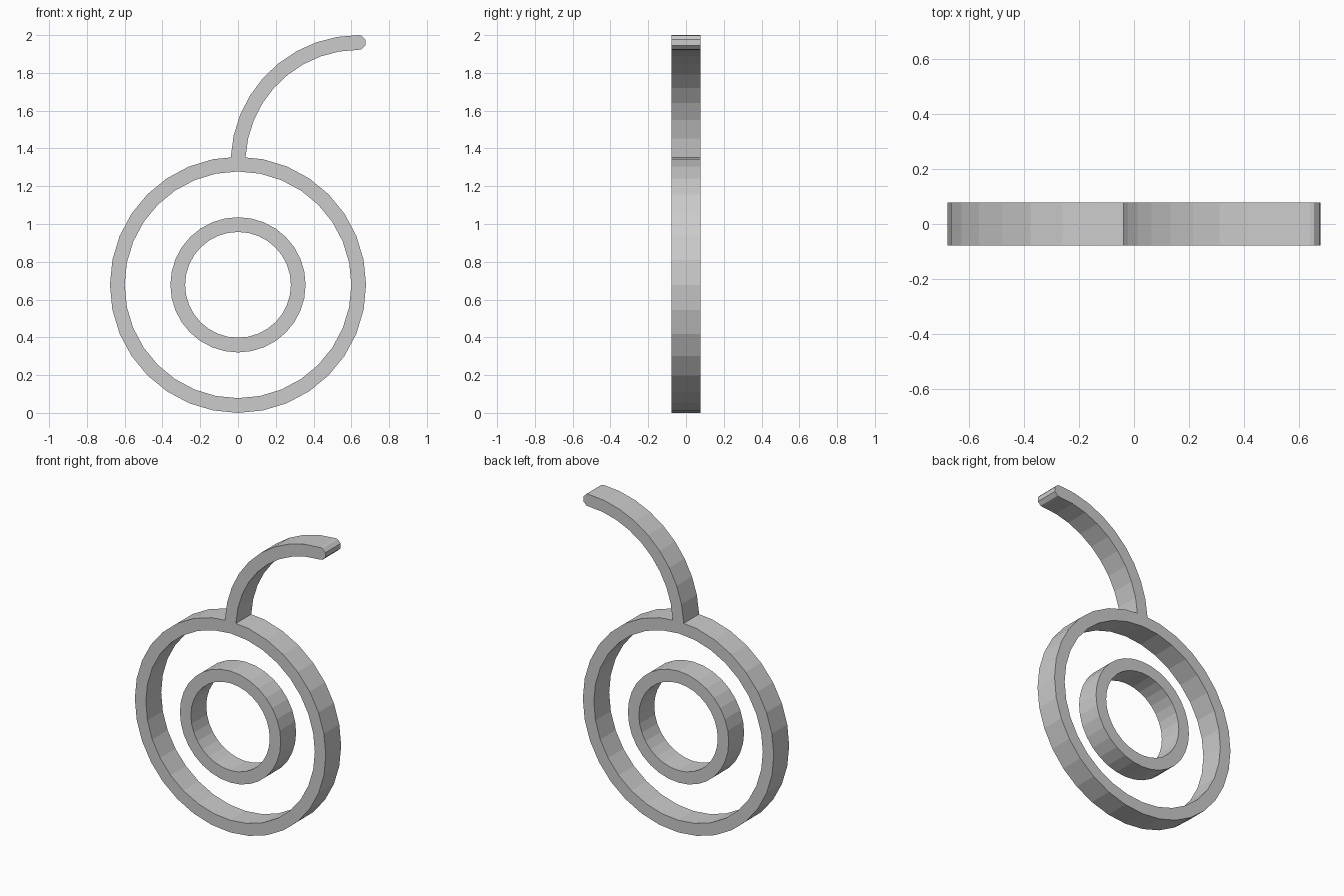
import bpy
import bmesh
from math import sin, cos, pi, radians

if "Cube" in bpy.data.objects:
    bpy.data.objects.remove(bpy.data.objects["Cube"], do_unlink=True)

HALF_DEPTH = 0.078
HALF_BAND = 0.039
CENTRE_Z = 0.678

grey = bpy.data.materials.new("light grey")
grey.use_nodes = True
grey.diffuse_color = (0.6, 0.6, 0.6, 1)
grey.node_tree.nodes["Principled BSDF"].inputs["Base Color"].default_value = grey.diffuse_color


def extrude_band(name, outer, inner, closed):
    """Flat strip between two matching XZ outlines, extruded along Y."""
    bm = bmesh.new()
    rows = [[bm.verts.new((x, -HALF_DEPTH, z)) for x, z in line]
            for line in (outer, inner)]
    count = len(outer)
    for i in range(count if closed else count - 1):
        j = (i + 1) % count
        bm.faces.new((rows[0][i], rows[0][j], rows[1][j], rows[1][i]))
    solid = bmesh.ops.extrude_face_region(bm, geom=bm.faces[:], use_keep_orig=True)
    moved = [v for v in solid["geom"] if isinstance(v, bmesh.types.BMVert)]
    bmesh.ops.translate(bm, verts=moved, vec=(0, 2 * HALF_DEPTH, 0))
    bmesh.ops.recalc_face_normals(bm, faces=bm.faces[:])
    mesh = bpy.data.meshes.new(name)
    bm.to_mesh(mesh)
    bm.free()
    mesh.materials.append(grey)
    obj = bpy.data.objects.new(name, mesh)
    bpy.context.collection.objects.link(obj)


def circle(radius, sides=32):
    return [(radius * cos(2 * pi * i / sides), CENTRE_Z + radius * sin(2 * pi * i / sides))
            for i in range(sides)]


# Two concentric rings
for ring, radius in (("outer_ring", 0.678), ("inner_ring", 0.358)):
    extrude_band(ring, circle(radius), circle(radius - 2 * HALF_BAND), True)

# Curved stem: quarter arc, rooted in the ring
arc_x, arc_z, arc_r = 0.639, 1.322, 0.639
angles = [radians(a) for a in [0] + [3 + 87 * k / 9 for k in range(10)]]
edges = [[(arc_x - r * cos(a), arc_z + r * sin(a)) for a in angles]
         for r in (arc_r + HALF_BAND, arc_r - HALF_BAND)]

# Rounded tip of the stem
for a in (67.5, 22.5):
    dx, dz = HALF_BAND * cos(radians(a)), HALF_BAND * sin(radians(a))
    edges[0].append((arc_x + dx, arc_z + arc_r + dz))
    edges[1].append((arc_x + dx, arc_z + arc_r - dz))
extrude_band("curved_stem", edges[0], edges[1], False)
